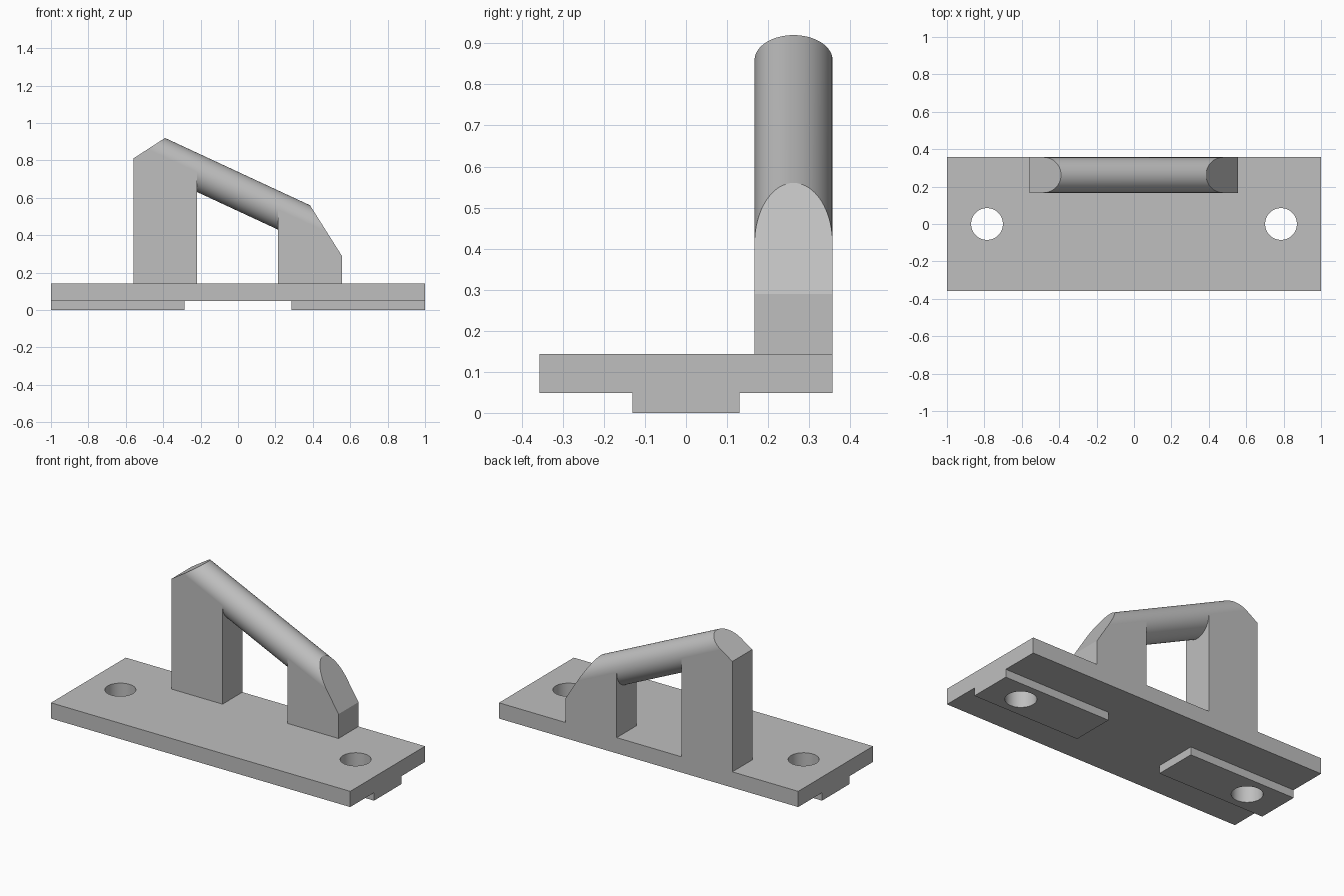
import bpy, bmesh, math
from mathutils import Vector, Matrix

cube = bpy.data.objects.get("Cube")
if cube:
    bpy.data.objects.remove(cube, do_unlink=True)

grey = bpy.data.materials.new("plain grey")
grey.use_nodes = True
COLOUR = (0.52, 0.52, 0.52, 1)
grey.diffuse_color = COLOUR
grey.node_tree.nodes["Principled BSDF"].inputs["Base Color"].default_value = COLOUR


def finish(name, bm):
    bmesh.ops.recalc_face_normals(bm, faces=bm.faces[:])
    mesh = bpy.data.meshes.new(name)
    bm.to_mesh(mesh)
    bm.free()
    mesh.materials.append(grey)
    obj = bpy.data.objects.new(name, mesh)
    bpy.context.collection.objects.link(obj)
    return obj


def extrude_profile(name, points, y0, y1):
    """Prism from an x-z outline."""
    bm = bmesh.new()
    face = bm.faces.new([bm.verts.new((x, y0, z)) for x, z in points])
    side = bmesh.ops.extrude_face_region(bm, geom=[face])["geom"]
    verts = [v for v in side if isinstance(v, bmesh.types.BMVert)]
    bmesh.ops.translate(bm, verts=verts, vec=(0, y1 - y0, 0))
    return finish(name, bm)


def box(name, x0, x1, y0, y1, z0, z1):
    return extrude_profile(name, [(x0, z0), (x1, z0), (x1, z1), (x0, z1)], y0, y1)


def smooth(obj):
    bpy.ops.object.select_all(action="DESELECT")
    bpy.context.view_layer.objects.active = obj
    obj.select_set(True)
    bpy.ops.object.shade_smooth_by_angle(angle=math.radians(30))


PAD_TOP, PLATE_TOP = 0.048, 0.143
HALF_Y = 0.357

# Base plate and its two locating pads
plate = box("base_plate", -1, 1, -HALF_Y, HALF_Y, PAD_TOP, PLATE_TOP)
pads = [box("right_pad", -1, -0.286, -0.13, 0.13, 0, PAD_TOP),
        box("left_pad", 0.286, 1, -0.13, 0.13, 0, PAD_TOP)]

# Screw holes through plate and pads
bm = bmesh.new()
for x in (-0.786, 0.786):
    bmesh.ops.create_cone(bm, cap_ends=True, segments=64, radius1=0.085, radius2=0.085,
                          depth=1, matrix=Matrix.Translation((x, 0, 0)))
cutter = finish("hole_cutter", bm)
cutter.hide_render = True
for part in [plate] + pads:
    mod = part.modifiers.new("holes", "BOOLEAN")
    mod.operation, mod.solver, mod.object = "DIFFERENCE", "EXACT", cutter
    bpy.context.view_layer.objects.active = part
    bpy.ops.object.modifier_apply(modifier=mod.name)
    smooth(part)
bpy.data.objects.remove(cutter, do_unlink=True)

# Sloping grip: top line runs from HIGH to LOW
R = 0.095
ROD_Y = HALF_Y - R
HIGH, LOW = Vector((-0.39, 0, 0.92)), Vector((0.385, 0, 0.56))
along = (LOW - HIGH).normalized()
slope = along.z / along.x
drop = R / along.x


def axis_z(x):
    return HIGH.z - drop + slope * (x - HIGH.x)


# Outer corner of each leg, where the end cut meets the vertical side
CUT_HIGH, CUT_LOW = Vector((-0.56, 0, 0.81)), Vector((0.555, 0, 0.29))


def on_axis(top, corner):
    """Point where an end cut crosses the grip's axis."""
    cut = (top.z - corner.z) / (top.x - corner.x)
    x = top.x + (axis_z(top.x) - top.z) / (cut - slope)
    return x, axis_z(x)


def leg(name, inner, top, corner):
    outline = [(inner, PLATE_TOP), (inner, axis_z(inner)), on_axis(top, corner),
               (corner.x, corner.z), (corner.x, PLATE_TOP)]
    extrude_profile(name, outline, HALF_Y - 2 * R, HALF_Y)


leg("tall_leg", -0.22, HIGH, CUT_HIGH)
leg("short_leg", 0.213, LOW, CUT_LOW)

# Grip cylinder, trimmed by the slanted end cuts and the legs' outer sides
bm = bmesh.new()
middle = Vector((0, ROD_Y, axis_z(0)))
turn = along.to_track_quat("Z", "Y").to_matrix().to_4x4()
bmesh.ops.create_cone(bm, cap_ends=True, segments=64, radius1=R, radius2=R, depth=2,
                      matrix=Matrix.Translation(middle) @ turn)
for top, corner in ((HIGH, CUT_HIGH), (LOW, CUT_LOW)):
    out = 1 if corner.x > 0 else -1
    edge = corner - top
    normal = Vector((-edge.z, 0, edge.x)) * out
    inside = corner - Vector((0.001 * out, 0, 0))
    for point, direction in ((top, normal), (inside, Vector((out, 0, 0)))):
        cut = bmesh.ops.bisect_plane(bm, geom=bm.verts[:] + bm.edges[:] + bm.faces[:],
                                     plane_co=point, plane_no=direction, clear_outer=True)
        rim = [e for e in cut["geom_cut"] if isinstance(e, bmesh.types.BMEdge)]
        bmesh.ops.holes_fill(bm, edges=rim)
smooth(finish("grip", bm))
